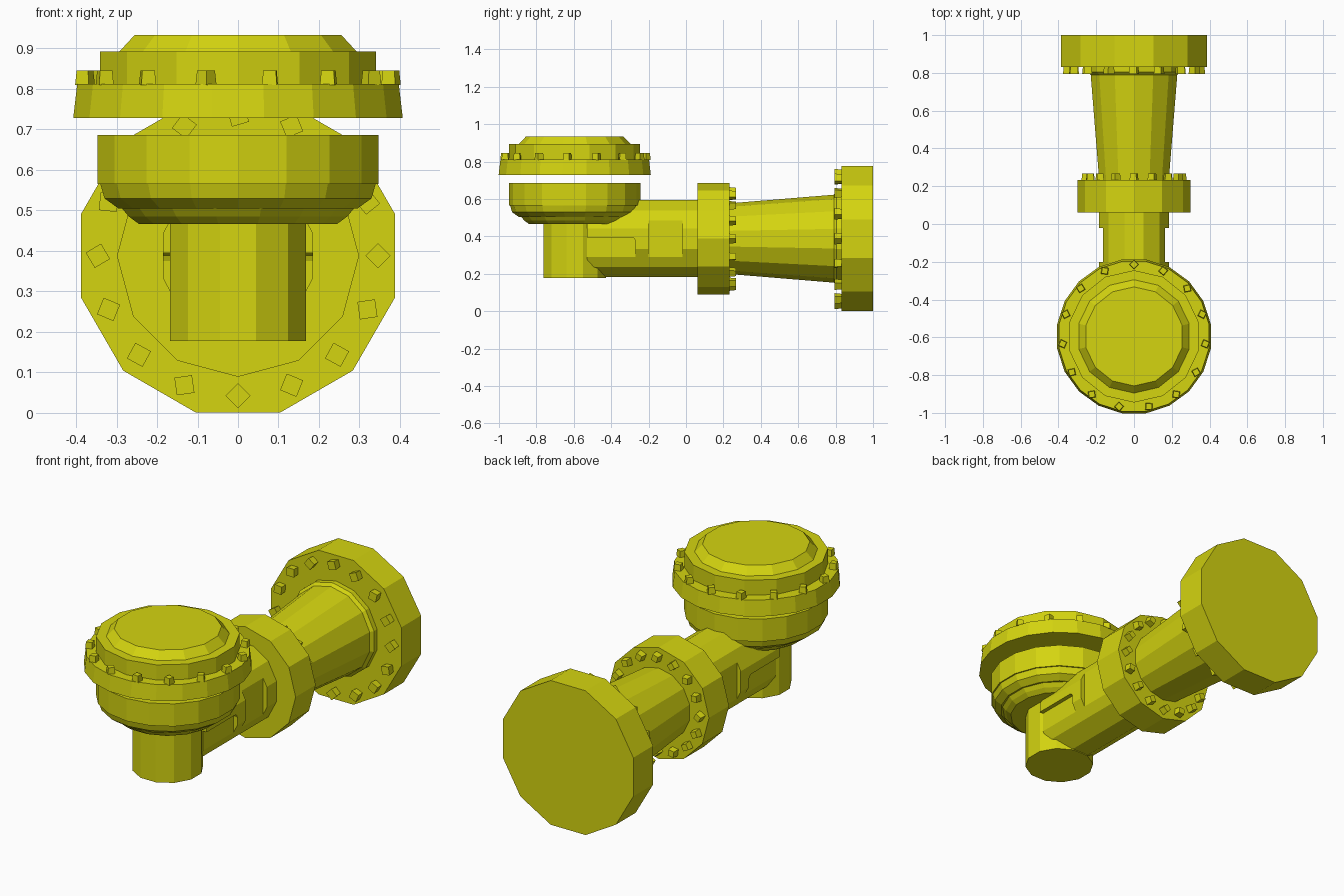
import bpy
import bmesh
from math import cos, sin, tau
from mathutils import Matrix, Vector

cube = bpy.data.objects.get("Cube")
if cube:
    bpy.data.objects.remove(cube, do_unlink=True)

yellow = bpy.data.materials.new("yellow paint")
yellow.use_nodes = True
COLOUR = (0.66, 0.66, 0.005, 1)
yellow.diffuse_color = COLOUR
yellow.node_tree.nodes["Principled BSDF"].inputs["Base Color"].default_value = COLOUR

# Local frames: height runs along z for the head, along y for the pipe
HEAD = Matrix.Translation((0, -0.595, 0))
PIPE = Matrix(((1, 0, 0, 0), (0, 0, 1, 0), (0, -1, 0, 0.388), (0, 0, 0, 1)))


def finish(name, bm):
    bmesh.ops.recalc_face_normals(bm, faces=bm.faces[:])
    mesh = bpy.data.meshes.new(name)
    bm.to_mesh(mesh)
    bm.free()
    mesh.materials.append(yellow)
    obj = bpy.data.objects.new(name, mesh)
    bpy.context.collection.objects.link(obj)
    return obj


def add_lathe(bm, frame, profile, sides, phase=0.0, squash=1.0):
    """Closed faceted solid from (radius, height) pairs."""
    rings = []
    for radius, height in profile:
        ring = []
        for i in range(sides):
            a = tau * (i + phase) / sides
            p = Vector((radius * squash * cos(a), radius * sin(a), height))
            ring.append(bm.verts.new(frame @ p))
        rings.append(ring)
    for low, high in zip(rings, rings[1:]):
        for i in range(sides):
            j = (i + 1) % sides
            bm.faces.new((low[i], low[j], high[j], high[i]))
    bm.faces.new(rings[0])
    bm.faces.new(rings[-1])


def lathe(name, frame, profile, sides, phase=0.0, squash=1.0):
    bm = bmesh.new()
    add_lathe(bm, frame, profile, sides, phase, squash)
    return finish(name, bm)


def bolts(name, frame, count, radius, low, high, size):
    """Ring of square bolt heads, one of them on the local +y side."""
    bm = bmesh.new()
    for i in range(count):
        a = tau * (i / count + 0.25)
        place = Matrix.Translation((radius * cos(a), radius * sin(a), 0))
        turn = Matrix.Rotation(a + 0.25 * (i % 3), 4, 'Z')
        add_lathe(bm, frame @ place @ turn, [(size, low), (size * 0.85, high)], 4)
    return finish(name, bm)


def recess(target, y0, y1, z0, z1, depth_x, bevel):
    """Cut mirrored pockets with rounded corners into both sides."""
    for side in (-1, 1):
        bm = bmesh.new()
        centre = Vector((side * (depth_x + 0.1), (y0 + y1) / 2, (z0 + z1) / 2))
        size = Matrix.Diagonal((0.2, y1 - y0, z1 - z0, 1))
        bmesh.ops.create_cube(bm, size=1, matrix=Matrix.Translation(centre) @ size)
        edges = [e for e in bm.edges
                 if abs(e.verts[0].co.x - e.verts[1].co.x) > 0.1]
        bmesh.ops.bevel(bm, geom=edges, offset=bevel, segments=2,
                        profile=0.5, affect='EDGES')
        cutter = finish("recess_cutter", bm)
        cutter.hide_render = True
        cutter.hide_viewport = True
        cut = target.modifiers.new("side recess", 'BOOLEAN')
        cut.operation = 'DIFFERENCE'
        cut.solver = 'EXACT'
        cut.object = cutter
        bpy.context.view_layer.update()
        # Bake the cut so the helper can go away
        graph = bpy.context.evaluated_depsgraph_get()
        baked = bpy.data.meshes.new_from_object(target.evaluated_get(graph))
        target.modifiers.clear()
        target.data = baked
        bpy.data.objects.remove(cutter, do_unlink=True)


# Floating head: wide bolted rim with a chamfered cap
lathe("head_rim", HEAD, [(0.412, 0.728), (0.402, 0.812)], 20, 0.5)
lathe("head_cap", HEAD, [(0.35, 0.80), (0.35, 0.893), (0.30, 0.893),
                         (0.262, 0.933)], 14, 0.5)
bolts("head_bolts", HEAD, 15, 0.38, 0.81, 0.845, 0.026)

# Lower collar, stepped in towards the elbow
lathe("collar", HEAD, [(0.30, 0.505), (0.335, 0.53), (0.345, 0.565),
                       (0.352, 0.565), (0.352, 0.686)], 18, 0.5)
lathe("collar_step", HEAD, [(0.25, 0.467), (0.275, 0.485), (0.305, 0.52)], 16, 0.5)

# Elbow: upright post and the horizontal body with side pockets
lathe("elbow_post", HEAD, [(0.174, 0.178), (0.174, 0.50)], 12, 0.5)
body = lathe("pipe_body", PIPE, [(0.213, -0.53), (0.213, 0.08)], 12, 0.5, 0.90)
recess(body, -0.20, -0.02, 0.24, 0.54, 0.163, 0.03)
recess(body, -0.60, -0.27, 0.23, 0.395, 0.163, 0.02)

# Middle flange, tapered pipe and end flange
lathe("middle_flange", PIPE, [(0.299, 0.062), (0.299, 0.232)], 12)
bolts("middle_bolts", PIPE, 16, 0.252, 0.23, 0.267, 0.027)
lathe("tapered_pipe", PIPE, [(0.188, 0.22), (0.235, 0.79), (0.25, 0.805),
                             (0.25, 0.84)], 14, 0.5)
lathe("end_flange", PIPE, [(0.401, 0.832), (0.401, 1.0)], 12, 0.5)
bolts("end_bolts", PIPE, 16, 0.346, 0.793, 0.835, 0.031)
